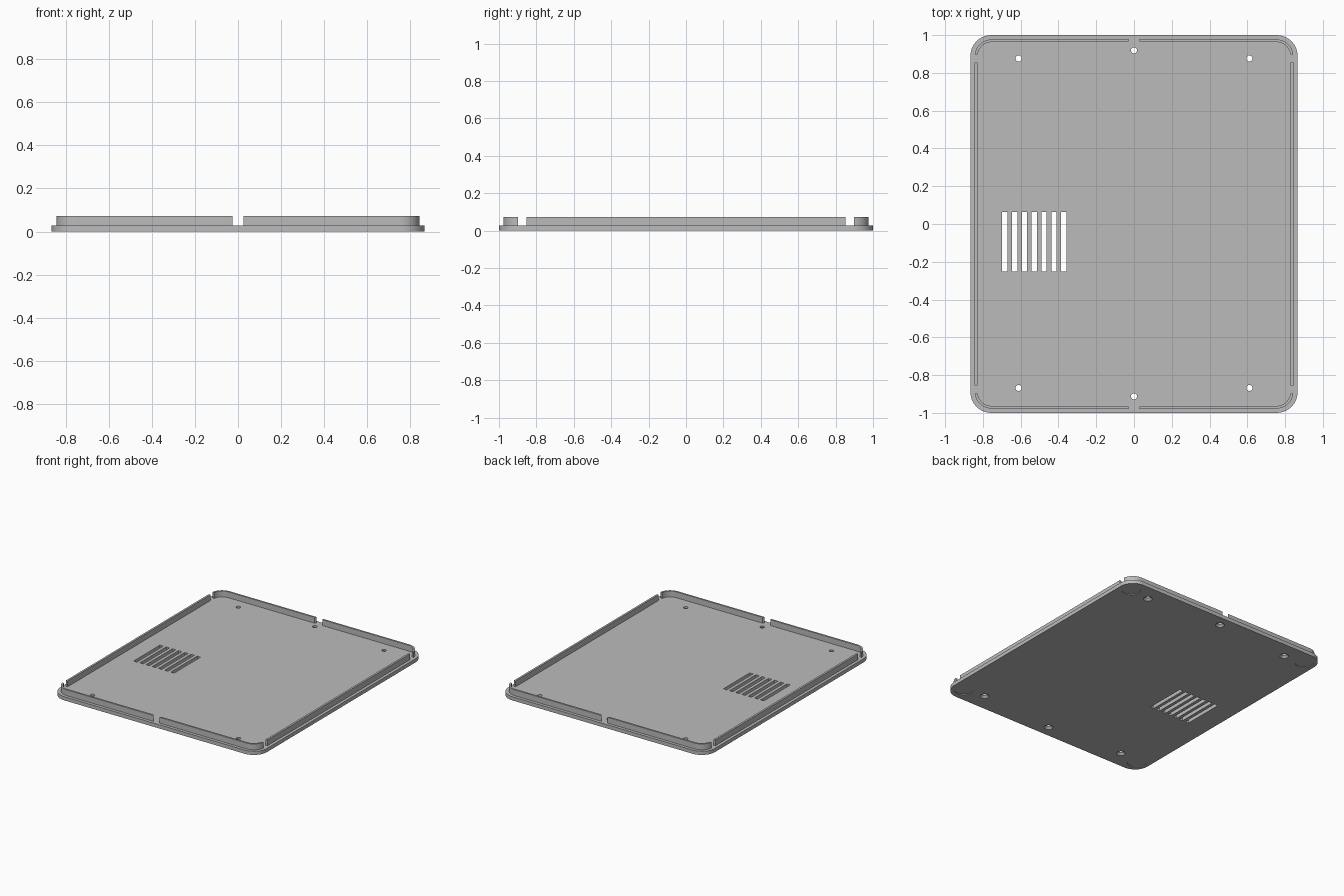
import bpy, bmesh, math

cube = bpy.data.objects.get("Cube")
if cube:
    bpy.data.objects.remove(cube, do_unlink=True)

grey = bpy.data.materials.new("plain grey")
grey.use_nodes = True
grey.diffuse_color = (0.5, 0.5, 0.5, 1)
grey.node_tree.nodes["Principled BSDF"].inputs["Base Color"].default_value = (0.5, 0.5, 0.5, 1)


def rounded_rect(hx, hy, r, steps=10):
    """Outline of a rounded rectangle, counter-clockwise."""
    points = []
    for i, (sx, sy) in enumerate([(1, 1), (-1, 1), (-1, -1), (1, -1)]):
        for k in range(steps + 1):
            a = math.pi / 2 * (i + k / steps)
            points.append((sx * (hx - r) + r * math.cos(a), sy * (hy - r) + r * math.sin(a)))
    return points


def circle(x, y, r, n=32):
    return [(x + r * math.cos(math.tau * k / n), y + r * math.sin(math.tau * k / n)) for k in range(n)]


def box(x0, x1, y0, y1):
    return [(x0, y0), (x1, y0), (x1, y1), (x0, y1)]


def add_loft(bm, bottom, top, z0, z1):
    """Closed solid between two outlines with equal point counts."""
    low = [bm.verts.new((x, y, z0)) for x, y in bottom]
    high = [bm.verts.new((x, y, z1)) for x, y in top]
    bm.faces.new(low[::-1])
    bm.faces.new(high)
    n = len(low)
    for i in range(n):
        j = (i + 1) % n
        bm.faces.new((low[i], low[j], high[j], high[i]))


def finish(bm, name):
    bmesh.ops.recalc_face_normals(bm, faces=bm.faces)
    mesh = bpy.data.meshes.new(name)
    bm.to_mesh(mesh)
    bm.free()
    mesh.materials.append(grey)
    obj = bpy.data.objects.new(name, mesh)
    bpy.context.collection.objects.link(obj)
    return obj


def select(obj):
    bpy.ops.object.select_all(action='DESELECT')
    obj.select_set(True)
    bpy.context.view_layer.objects.active = obj


def cut(obj, cutter):
    cutter.hide_render = True
    mod = obj.modifiers.new("cut", 'BOOLEAN')
    mod.operation = 'DIFFERENCE'
    mod.solver = 'EXACT'
    mod.object = cutter
    select(obj)
    bpy.ops.object.modifier_apply(modifier=mod.name)
    bpy.data.objects.remove(cutter, do_unlink=True)


FLOOR, TOP = 0.028, 0.072

# Base plate with rounded corners
bm = bmesh.new()
outline = rounded_rect(0.866, 1.0, 0.11)
add_loft(bm, outline, outline, 0, FLOOR)
base = finish(bm, "base_plate")

# Ventilation slots
bm = bmesh.new()
for i in range(7):
    x = -0.684 + 0.052 * i
    slot = box(x - 0.014, x + 0.014, -0.252, 0.064)
    add_loft(bm, slot, slot, -0.1, 0.1)
cut(base, finish(bm, "slot_cutter"))

# Screw holes, countersunk from below
holes = [(x, y) for x in (-0.611, 0.611) for y in (-0.868, 0.876)] + [(0, -0.913), (0, 0.919)]
bm = bmesh.new()
for x, y in holes:
    add_loft(bm, circle(x, y, 0.016), circle(x, y, 0.016), -0.1, 0.1)
cut(base, finish(bm, "hole_cutter"))
bm = bmesh.new()
for x, y in holes:
    add_loft(bm, circle(x, y, 0.034), circle(x, y, 0.015), -0.003, 0.016)
cut(base, finish(bm, "countersink_cutter"))

# Shallow round foot recesses underneath
bm = bmesh.new()
for x in (-0.775, 0.775):
    for y in (-0.895, 0.895):
        add_loft(bm, circle(x, y, 0.065, 40), circle(x, y, 0.065, 40), -0.05, 0.005)
cut(base, finish(bm, "foot_recess_cutter"))

# Raised locating lip: a ring between two rounded outlines
bm = bmesh.new()
rings = []
for hx, hy, r in ((0.844, 0.977, 0.09), (0.829, 0.963, 0.075)):
    for z in (FLOOR - 0.003, TOP):
        rings.append([bm.verts.new((x, y, z)) for x, y in rounded_rect(hx, hy, r)])
for a, b in ((0, 1), (1, 3), (3, 2), (2, 0)):
    n = len(rings[a])
    for i in range(n):
        j = (i + 1) % n
        bm.faces.new((rings[a][i], rings[a][j], rings[b][j], rings[b][i]))
lip = finish(bm, "locating_lip")

# Gaps in the lip: flared at front and back, straight near the corners
bm = bmesh.new()
for s in (-1, 1):
    flare = [(-0.02, s * 0.985), (0.02, s * 0.985), (0.04, s * 0.95), (-0.04, s * 0.95)][::-s]
    add_loft(bm, flare, flare, -0.05, 0.1)
    for t in (-1, 1):
        x, y = s * 0.836, t * 0.876
        gap = box(x - 0.03, x + 0.03, y - 0.022, y + 0.022)
        add_loft(bm, gap, gap, -0.05, 0.1)
cut(lip, finish(bm, "gap_cutter"))

for obj in (base, lip):
    select(obj)
    bpy.ops.object.shade_smooth_by_angle(angle=math.radians(30))
